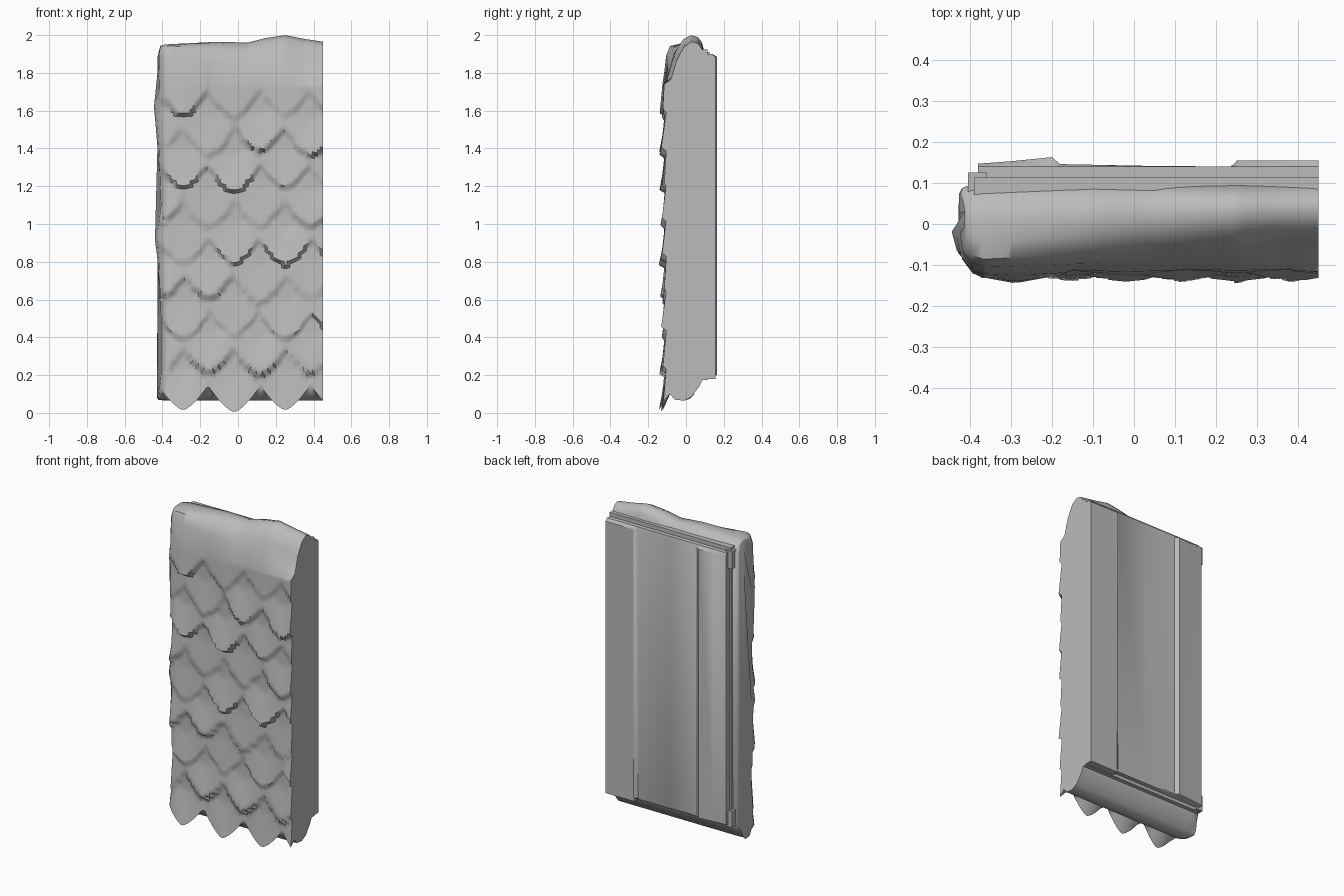
import bpy, bmesh, math

cube = bpy.data.objects.get("Cube")
if cube:
    bpy.data.objects.remove(cube, do_unlink=True)

grey = bpy.data.materials.new("plain grey")
grey.use_nodes = True
grey.diffuse_color = (0.5, 0.5, 0.5, 1)
grey.node_tree.nodes["Principled BSDF"].inputs["Base Color"].default_value = (0.5, 0.5, 0.5, 1)


def lerp(points, v):
    """Piecewise linear curve through (position, value) points."""
    if v <= points[0][0]:
        return points[0][1]
    for (a, p), (b, q) in zip(points, points[1:]):
        if v <= b:
            return p + (q - p) * (v - a) / (b - a)
    return points[-1][1]


def loft(name, rings, angle):
    """Skin closed rings and cap both ends."""
    bm = bmesh.new()
    loops = [[bm.verts.new(p) for p in ring] for ring in rings]
    n = len(loops[0])
    for a, b in zip(loops, loops[1:]):
        for i in range(n):
            j = (i + 1) % n
            bm.faces.new((a[i], a[j], b[j], b[i]))
    bm.faces.new(loops[0])
    bm.faces.new(loops[-1])
    bmesh.ops.recalc_face_normals(bm, faces=bm.faces)
    mesh = bpy.data.meshes.new(name)
    bm.to_mesh(mesh)
    bm.free()
    mesh.materials.append(grey)
    obj = bpy.data.objects.new(name, mesh)
    bpy.context.collection.objects.link(obj)
    bpy.ops.object.select_all(action='DESELECT')
    obj.select_set(True)
    bpy.context.view_layer.objects.active = obj
    bpy.ops.object.shade_smooth_by_angle(angle=math.radians(angle))
    return obj


# Staggered tufts hanging over one another on the front
PITCH, ROW, ROWS = 0.27, 0.195, 9


def tuft_edge(row, x):
    u = (x + 0.02) / PITCH + 0.5 * (row % 2)
    off = abs(u - round(u)) * 2
    wobble = 0.012 * math.sin(7 * row + 3 * round(u)) if row else 0.012 * abs(math.sin(2 * round(u)))
    return 0.005 + ROW * row + wobble + 0.135 * off ** 1.5, off, round(u)


def front_y(x, z):
    best = None
    for row in range(ROWS):
        edge, off, k = tuft_edge(row, x)
        if z >= edge - 0.001:
            best = (z - edge, off, k, row)
    drop, off, k, row = best
    size = 0.03 + 0.012 * math.sin(5 * k + 2.3 * row)
    reach = 0.4 if row == ROWS - 1 else 0.2
    return -0.103 - size * max(0, 1 - drop / reach) * (1 - 0.6 * off)


top_line = [(-0.4, 1.95), (-0.1, 1.965), (0.05, 1.96), (0.15, 1.985),
            (0.25, 2.0), (0.35, 1.98), (0.45, 1.965)]
left_edge = [(0.05, 0.02), (0.2, 0.0), (0.5, 0.0), (0.8, 0.015), (0.92, 0.03), (1.1, 0.0),
             (1.4, 0.015), (1.63, 0.035), (1.72, 0.01), (1.9, 0.015), (1.96, 0.0)]
underside = [(-0.085, 0.1), (-0.06, 0.07), (-0.01, 0.065), (0.03, 0.085), (0.07, 0.14), (0.095, 0.19)]
# Depth and drop below the top line: boxy on one end, rounded on the other
crown_boxy = [(0.085, 0.04), (0.06, 0.01), (0.01, 0.0), (-0.04, 0.0), (-0.085, 0.01), (-0.105, 0.06)]
crown_round = [(0.085, 0.04), (0.065, 0.01), (0.03, 0.0), (-0.01, 0.025), (-0.05, 0.1), (-0.08, 0.2)]


def body_ring(x, squeeze=1.0, bulge=0.0):
    ring = []
    start = tuft_edge(0, x)[0]
    steps = 90
    for i in range(steps + 1):
        z = start + (1.74 - start) * i / steps
        y = front_y(x, z)
        ring.append((y, z))
    top = lerp(top_line, x)
    t = min(1, max(0, (x + 0.35) / 0.7))
    for (ya, da), (yb, db) in reversed(list(zip(crown_boxy, crown_round))):
        ring.append((ya + (yb - ya) * t, top - da - (db - da) * t))
    ring += [(0.1, 1.9), (0.1, 1.0)]
    ring += reversed(underside)
    out = []
    for y, z in ring:
        zz = 1.0 + (z - 1.0) * (1 - 0.02 * (1 - squeeze))
        out.append((x - bulge * lerp(left_edge, z), 0.05 + (y - 0.05) * squeeze, zz))
    return out


columns = 56
rings = [body_ring(-0.41, 0.45, 1.0), body_ring(-0.408, 0.75, 0.7), body_ring(-0.39, 0.93, 0.4)]
rings += [body_ring(-0.37 + 0.82 * i / columns) for i in range(columns + 1)]
loft("tufted_body", rings, 50)

# Backing plate with a stepped, softly bowed rear face
rear = [(-0.38, 0.147), (-0.3, 0.153), (-0.2, 0.163), (-0.18, 0.146), (0.02, 0.142),
        (0.235, 0.14), (0.255, 0.155), (0.45, 0.155)]
outline = [(-0.38, 0.08)] + rear + [(0.45, 0.08)]


def plate_ring(z, inset):
    return [(x, min(y, 0.165 - inset), z) for x, y in outline]


loft("back_panel", [plate_ring(0.195, 0.025), plate_ring(0.2, 0), plate_ring(1.885, 0),
                    plate_ring(1.9, 0.025)], 35)


def box(name, x0, x1, y0, y1, z0, z1):
    loft(name, [[(x0, y0, z), (x1, y0, z), (x1, y1, z), (x0, y1, z)] for z in (z0, z1)], 30)


# Thin rim under the panel, with corner tabs and end ledges
box("panel_rim", -0.39, 0.45, 0.07, 0.113, 0.175, 1.925)
for name, z0, z1 in (("lower_tab", 0.18, 0.28), ("upper_tab", 1.8, 1.91)):
    box(name, -0.405, -0.36, 0.07, 0.125, z0, z1)
box("lower_ledge", 0.25, 0.45, 0.1, 0.155, 0.18, 0.2)
